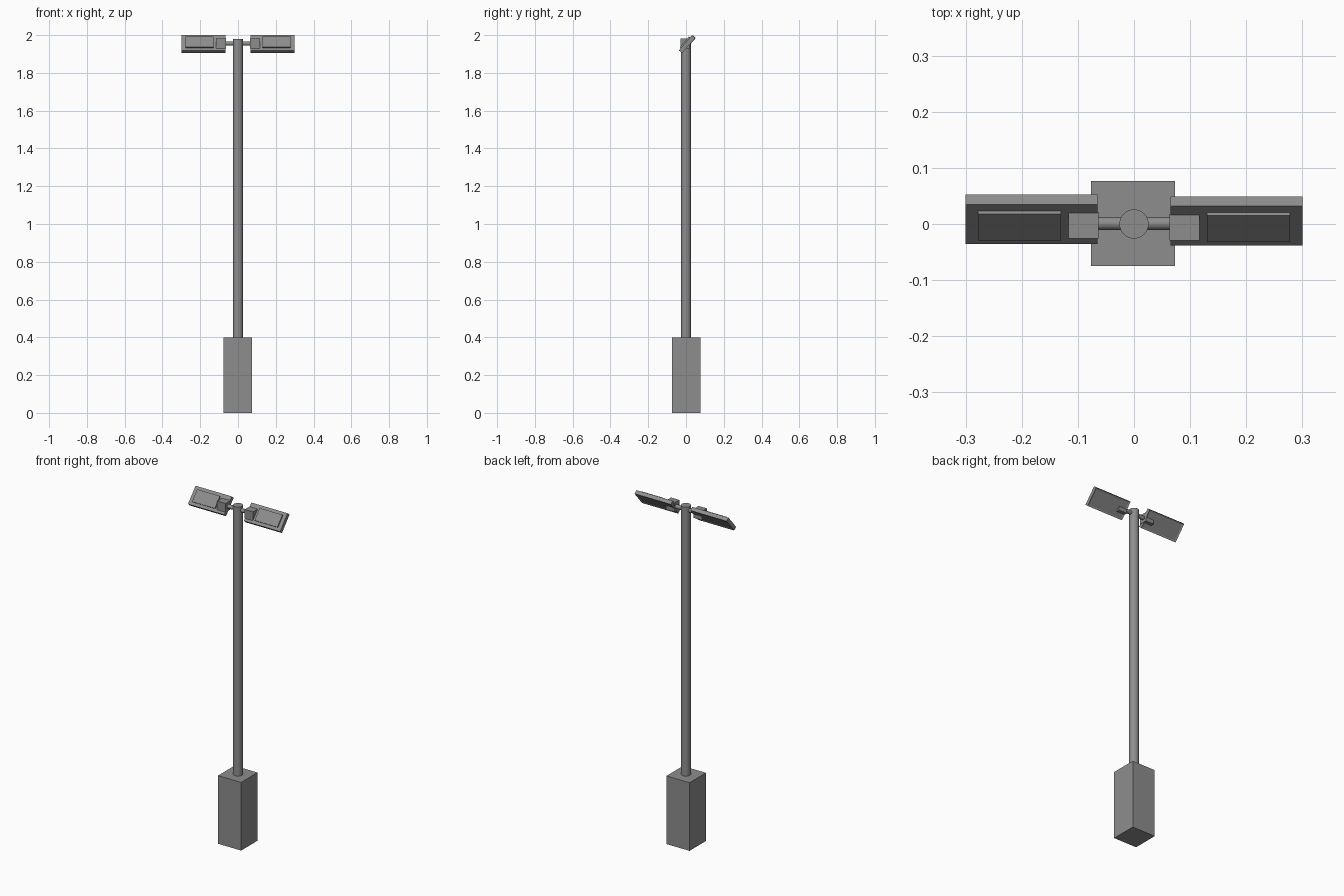
import bpy, bmesh, math
from mathutils import Matrix, Vector

if "Cube" in bpy.data.objects:
    bpy.data.objects.remove(bpy.data.objects["Cube"])

TILT = math.radians(49)

# Dark grey metal shared by every part
metal = bpy.data.materials.new("dark_grey")
metal.diffuse_color = (0.27, 0.27, 0.27, 1)
metal.use_nodes = True
metal.node_tree.nodes["Principled BSDF"].inputs["Base Color"].default_value = metal.diffuse_color


def box(name, centre, size, tilt=0.0, recess=None):
    """Box tilted about x; recess = (margin, depth) sinks its underside."""
    bm = bmesh.new()
    bmesh.ops.create_cube(bm, size=1, matrix=Matrix.Diagonal((*size, 1)))
    bm.normal_update()
    if recess:
        under = [f for f in bm.faces if f.normal.z < -0.9]
        bmesh.ops.inset_region(bm, faces=under, thickness=recess[0])
        bmesh.ops.translate(bm, verts=under[0].verts, vec=(0, 0, recess[1]))
    bm.transform(Matrix.Rotation(tilt, 4, 'X'))
    me = bpy.data.meshes.new(name)
    bm.to_mesh(me)
    bm.free()
    me.materials.append(metal)
    ob = bpy.data.objects.new(name, me)
    ob.location = centre
    bpy.context.collection.objects.link(ob)


def rod(name, centre, radius, length, rotation=(0, 0, 0)):
    bpy.ops.mesh.primitive_cylinder_add(vertices=32, radius=radius, depth=length,
                                        location=centre, rotation=rotation)
    ob = bpy.context.object
    ob.name = name
    ob.data.materials.append(metal)
    bpy.ops.object.shade_smooth_by_angle(angle=math.radians(35))


# Square footing, round pole and the cross arm at its top
box("base", (-0.002, 0.001, 0.2), (0.15, 0.152, 0.4))
rod("pole", (0, 0, 1.185), 0.026, 1.59)
rod("cross_arm", (0, 0.001, 1.956), 0.0115, 0.14, (0, math.pi / 2, 0))

# Two tilted lamp heads, each with a bracket and a raised cover
normal = Vector((0, -math.sin(TILT), math.cos(TILT)))
for side, s, dy in (("left", -1, 0.0015), ("right", 1, -0.0015)):
    head = Vector((s * 0.1825, 0.007 + dy, 1.952))
    box(side + "_lamp_head", head, (0.235, 0.107, 0.023), TILT, (0.012, 0.003))
    cover = head + normal * 0.014
    cover.x = s * 0.204
    box(side + "_lamp_cover", cover, (0.148, 0.072, 0.010), TILT)
    box(side + "_bracket", (s * 0.090, -0.004 + dy, 1.956), (0.054, 0.047, 0.052))
